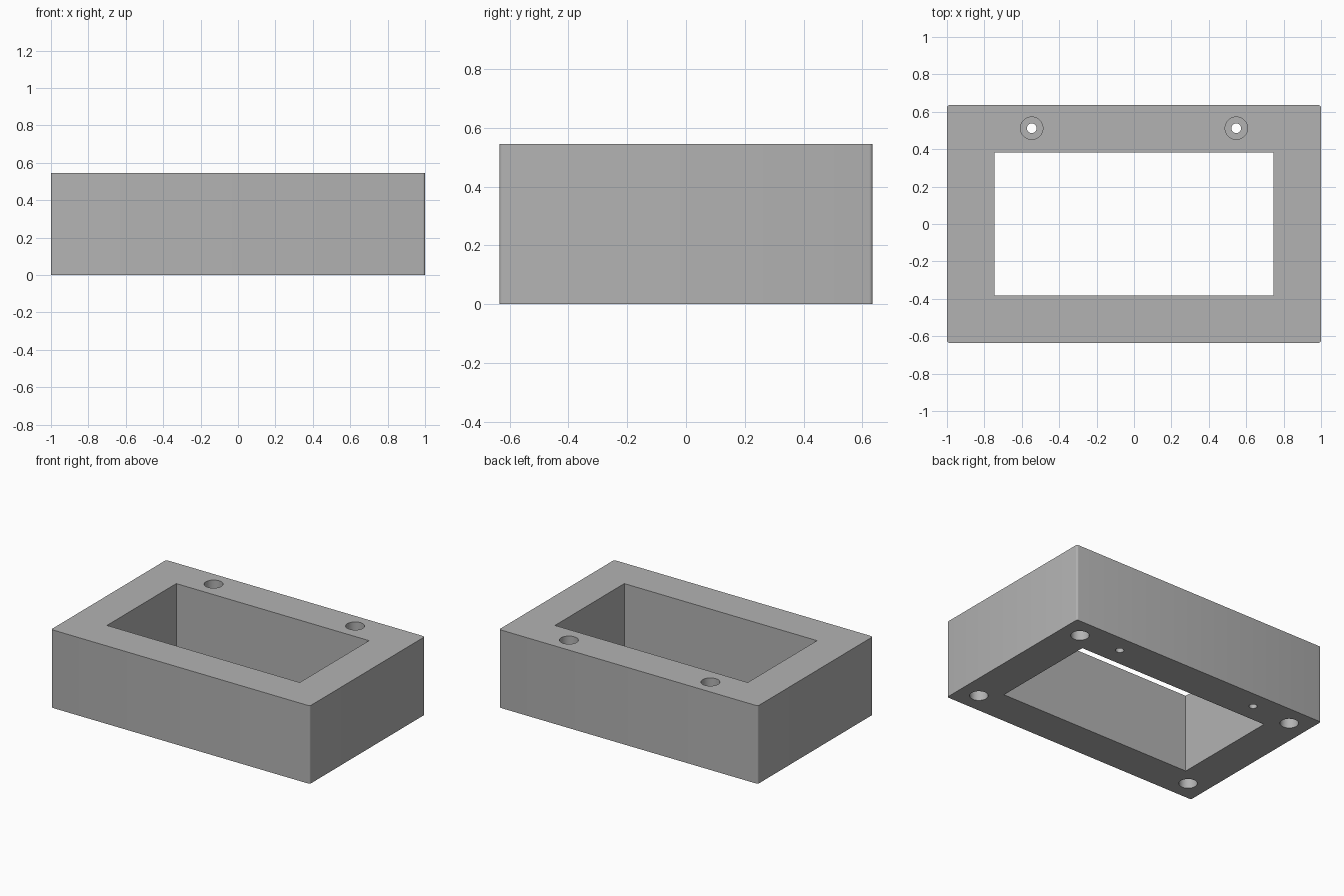
import bpy
import bmesh
import math

default = bpy.data.objects.get("Cube")
if default:
    bpy.data.objects.remove(default, do_unlink=True)

WIDTH, DEPTH, HEIGHT = 2.0, 1.27, 0.545

grey = bpy.data.materials.new("plain grey")
grey.use_nodes = True
colour = (0.45, 0.45, 0.45, 1)
grey.diffuse_color = colour
grey.node_tree.nodes["Principled BSDF"].inputs["Base Color"].default_value = colour


def add_box(name, size, z):
    bpy.ops.mesh.primitive_cube_add(size=1, location=(0, 0, z))
    box = bpy.context.object
    box.name = name
    box.scale = size
    bpy.ops.object.transform_apply(location=True, rotation=False, scale=True)
    return box


def add_drill(name, x, y, radius, bottom, top):
    bpy.ops.mesh.primitive_cylinder_add(
        vertices=48, radius=radius, depth=top - bottom,
        location=(x, y, (bottom + top) / 2))
    drill = bpy.context.object
    drill.name = name
    return drill


def cut(target, cutter):
    cutter.hide_render = True
    mod = target.modifiers.new(cutter.name, "BOOLEAN")
    mod.operation = "DIFFERENCE"
    mod.solver = "EXACT"
    mod.object = cutter
    bpy.context.view_layer.objects.active = target
    bpy.ops.object.modifier_apply(modifier=mod.name)
    bpy.data.objects.remove(cutter, do_unlink=True)


# Outer block with slightly rounded upright corners
frame = add_box("rectangular_frame", (WIDTH, DEPTH, HEIGHT), HEIGHT / 2)
bm = bmesh.new()
bm.from_mesh(frame.data)
uprights = [e for e in bm.edges
            if abs(e.verts[0].co.z - e.verts[1].co.z) > HEIGHT / 2]
bmesh.ops.bevel(bm, geom=uprights, offset=0.012, segments=4,
                profile=0.5, affect="EDGES")
bm.to_mesh(frame.data)
bm.free()
frame.data.materials.clear()
frame.data.materials.append(grey)

# Central opening
cut(frame, add_box("opening_cutter", (1.49, 0.765, 1), HEIGHT / 2))

for side in (-1, 1):
    # Counterbored screw holes along the back rail
    x, y = side * 0.547, 0.512
    cut(frame, add_drill("counterbore_cutter", x, y, 0.06, 0.2, 0.7))
    cut(frame, add_drill("screw_hole_cutter", x, y, 0.026, -0.1, 0.3))
    # Blind holes in the underside corners
    for end in (-1, 1):
        cut(frame, add_drill("corner_hole_cutter", side * 0.858, end * 0.494,
                             0.058, -0.1, 0.25))

# Smooth hole walls, crisp edges
bpy.ops.object.select_all(action="DESELECT")
frame.select_set(True)
bpy.context.view_layer.objects.active = frame
bpy.ops.object.shade_smooth_by_angle(angle=math.radians(30))
